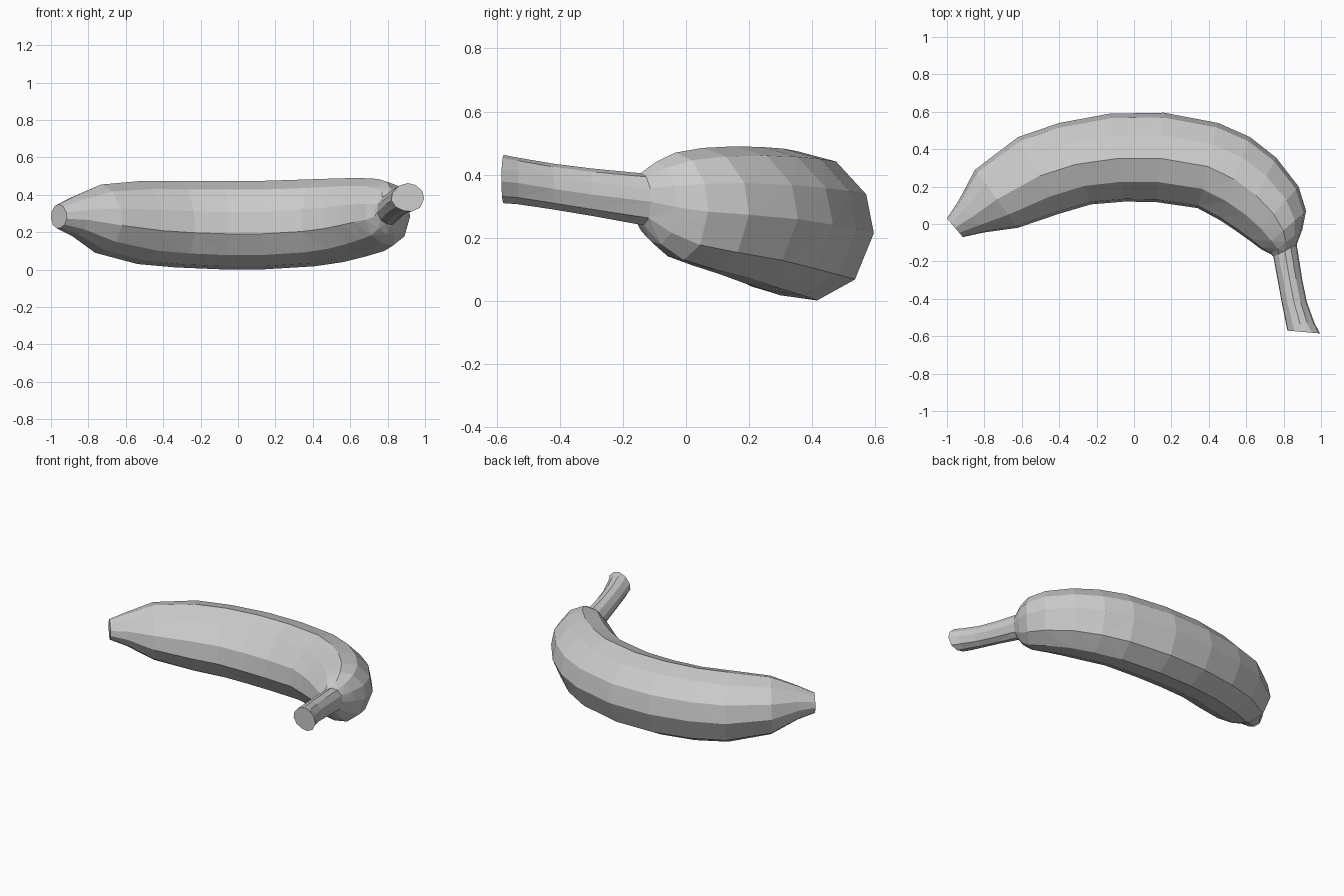
import bpy, bmesh
from mathutils import Vector

cube = bpy.data.objects.get("Cube")
if cube:
    bpy.data.objects.remove(cube)

# Single matt grey skin
skin = bpy.data.materials.new("plain_grey")
skin.use_nodes = True
grey = (0.6, 0.6, 0.6, 1)
skin.diffuse_color = grey
skin.node_tree.nodes["Principled BSDF"].inputs["Base Color"].default_value = grey

# Cross-section: u runs from inner (-1) to outer (+1) side, v runs up
SECTION = [(1, -.1), (.9, .42), (.5, .86), (-.02, 1), (-.55, .8), (-.94, .3),
           (-1, -.2), (-.72, -.68), (-.25, -.93), (.25, -1), (.75, -.72)]

# Stations from blossom tip to stem: outer x, y, inner x, y, bottom, top
STATIONS = [
    (-1, .03, -.915, -.07, .22, .35),
    (-.94, .12, -.8, -.045, .18, .395),
    (-.85, .29, -.62, -.02, .09, .455),
    (-.62, .465, -.4, .055, .03, .475),
    (-.4, .54, -.23, .105, .012, .475),
    (-.13, .59, -.05, .12, .002, .475),
    (.16, .595, .12, .117, .002, .475),
    (.45, .54, .34, .085, .018, .483),
    (.62, .465, .46, .02, .04, .488),
    (.76, .355, .55, -.04, .07, .49),
    (.88, .2, .62, -.09, .1, .485),
    (.92, .07, .68, -.135, .13, .47),
    (.9, -.03, .73, -.16, .18, .44),
    (.87, -.11, .745, -.175, .24, .405),
    (.9, -.3, .768, -.3, .27, .42),
    (.925, -.42, .79, -.42, .29, .435),
    (.965, -.53, .815, -.545, .307, .455),
    (.995, -.585, .82, -.57, .31, .463),
]


def ring(bm, station):
    ox, oy, ix, iy, low, high = station
    outer, inner = Vector((ox, oy, 0)), Vector((ix, iy, 0))
    mid, half = (outer + inner) / 2, (outer - inner) / 2
    return [bm.verts.new(mid + half * u + Vector((0, 0, (low + high) / 2 + (high - low) / 2 * v)))
            for u, v in SECTION]


# Loft the rings, then close both ends
bm = bmesh.new()
rings = [ring(bm, s) for s in STATIONS]
count = len(SECTION)
for a, b in zip(rings, rings[1:]):
    for i in range(count):
        j = (i + 1) % count
        bm.faces.new((a[i], a[j], b[j], b[i]))
for end in (rings[0], rings[-1]):
    bm.faces.new(end)
bmesh.ops.triangulate(bm, faces=[f for f in bm.faces if len(f.verts) == 4])
bmesh.ops.recalc_face_normals(bm, faces=bm.faces)

mesh = bpy.data.meshes.new("banana")
bm.to_mesh(mesh)
bm.free()
mesh.materials.append(skin)
banana = bpy.data.objects.new("banana", mesh)
bpy.context.collection.objects.link(banana)
